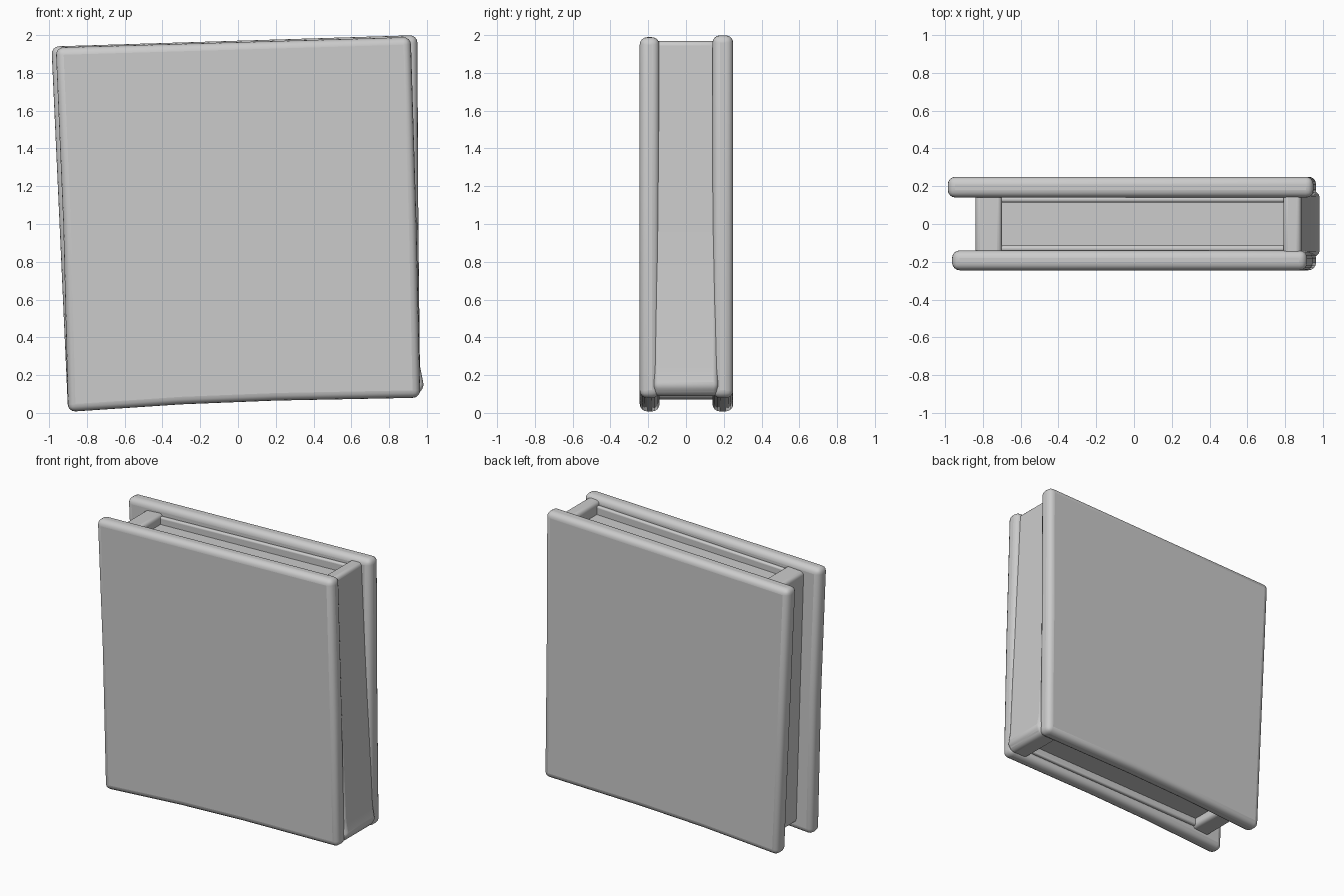
import bpy
import bmesh

cube = bpy.data.objects.get("Cube")
if cube:
    bpy.data.objects.remove(cube, do_unlink=True)

grey = bpy.data.materials.new("plain grey")
grey.use_nodes = True
colour = (0.6, 0.6, 0.6, 1)
grey.diffuse_color = colour
grey.node_tree.nodes["Principled BSDF"].inputs["Base Color"].default_value = colour


def prism(name, outline, y0, y1, bevel):
    """Extrude an x-z outline along y and round its edges."""
    bm = bmesh.new()
    face = bm.faces.new([bm.verts.new((x, y0, z)) for x, z in outline])
    moved = bmesh.ops.extrude_face_region(bm, geom=[face])["geom"]
    verts = [v for v in moved if isinstance(v, bmesh.types.BMVert)]
    bmesh.ops.translate(bm, verts=verts, vec=(0, y1 - y0, 0))
    bmesh.ops.recalc_face_normals(bm, faces=bm.faces)
    mesh = bpy.data.meshes.new(name)
    bm.to_mesh(mesh)
    bm.free()
    mesh.materials.append(grey)
    obj = bpy.data.objects.new(name, mesh)
    bpy.context.collection.objects.link(obj)
    mod = obj.modifiers.new("rounded edges", "BEVEL")
    mod.width = bevel
    mod.segments = 4
    mod.limit_method = "ANGLE"
    mod.angle_limit = 0.4
    bpy.ops.object.select_all(action="DESELECT")
    obj.select_set(True)
    bpy.context.view_layer.objects.active = obj
    bpy.ops.object.shade_smooth_by_angle(angle=0.7)
    return obj


# Slightly skewed covers with bowed edges
bottom = [(-0.9, 0.005), (-0.3, 0.045), (0.2, 0.065), (0.965, 0.08)]
prism("front_cover", bottom + [(0.945, 1.0), (0.915, 1.99), (-0.965, 1.935), (-0.925, 1.0)],
      -0.245, -0.14, 0.04)
prism("back_cover", bottom + [(0.955, 1.0), (0.95, 2.0), (-0.988, 1.94), (-0.945, 1.0)],
      0.14, 0.25, 0.04)

# Spine, flaring outwards towards its foot
prism("spine", [(0.82, 0.09), (0.95, 0.09), (0.985, 0.14), (0.965, 0.24),
                (0.93, 1.0), (0.885, 1.97), (0.79, 1.965)], -0.17, 0.17, 0.025)

# Wall along the open side, set back between the covers
prism("fore_edge_wall", [(-0.78, 0.07), (-0.64, 0.08), (-0.7, 1.9), (-0.84, 1.89)],
      -0.17, 0.17, 0.025)

# Page block, sunk below the walls at top and bottom
prism("page_block", [(-0.74, 0.14), (0.9, 0.18), (0.84, 1.88), (-0.78, 1.83)],
      -0.16, 0.16, 0.01)

# Thin ledges along the inside of each cover
for name, y in (("front", -0.13), ("back", 0.13)):
    prism(name + "_inner_ledge", [(-0.76, 0.09), (0.9, 0.13), (0.84, 1.94), (-0.8, 1.88)],
          y - 0.015, y + 0.015, 0.012)
